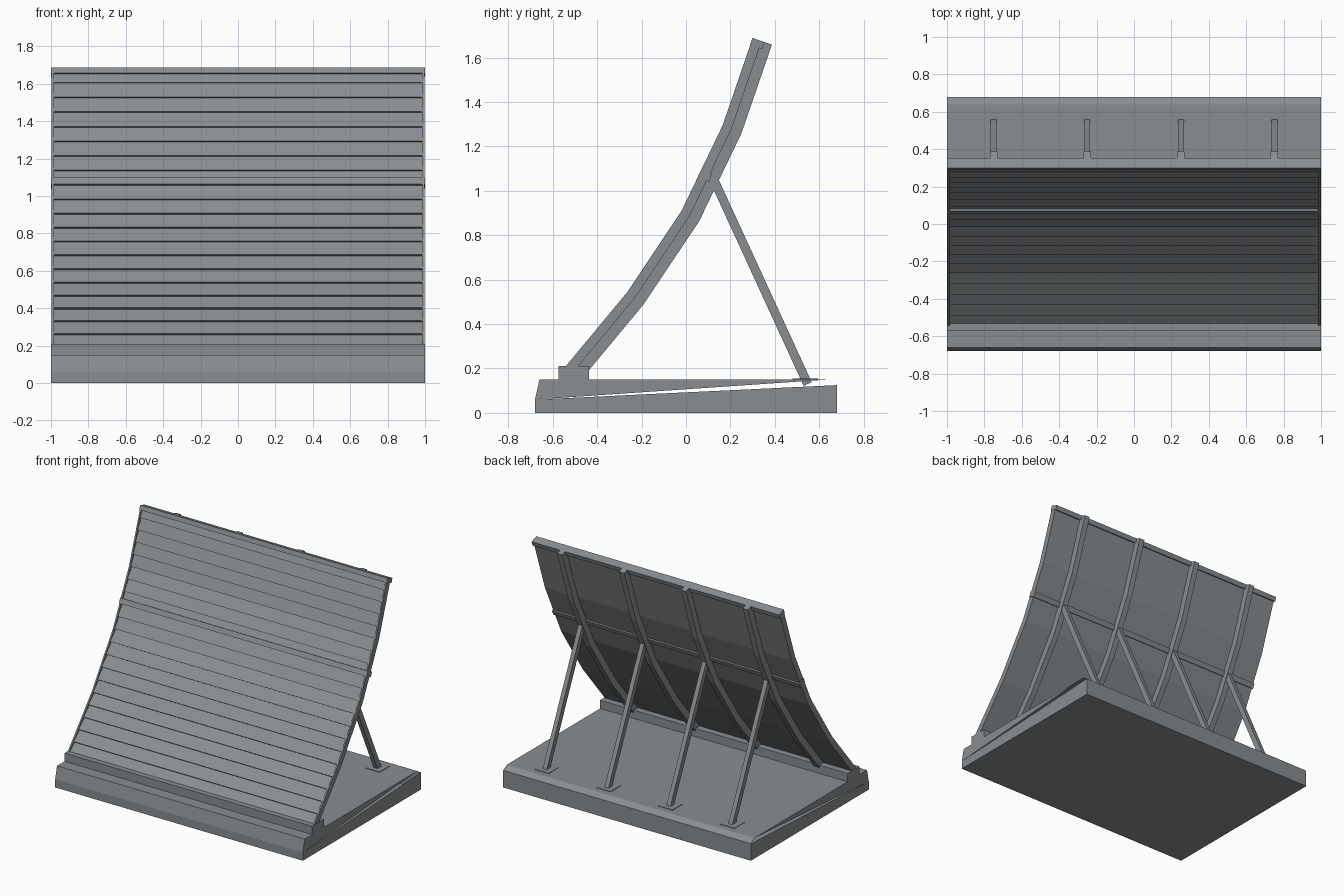
import bpy, bmesh
from mathutils import Vector

cube = bpy.data.objects.get("Cube")
if cube:
    bpy.data.objects.remove(cube, do_unlink=True)

steel = bpy.data.materials.new("blue_grey_steel")
steel.use_nodes = True
GREY = (0.25, 0.27, 0.285, 1)
steel.diffuse_color = GREY
steel.node_tree.nodes["Principled BSDF"].inputs["Base Color"].default_value = GREY


def prism(name, profile, x0, x1, caps=None):
    """Extrude a (y, z) profile along x; caps lists the index loops closing each end."""
    bm = bmesh.new()
    a = [bm.verts.new((x0, y, z)) for y, z in profile]
    b = [bm.verts.new((x1, y, z)) for y, z in profile]
    n = len(profile)
    for i in range(n):
        j = (i + 1) % n
        bm.faces.new((a[i], a[j], b[j], b[i]))
    for loop in caps or [range(n)]:
        bm.faces.new([a[i] for i in reversed(loop)])
        bm.faces.new([b[i] for i in loop])
    if caps is None:
        bmesh.ops.recalc_face_normals(bm, faces=bm.faces[:])
    mesh = bpy.data.meshes.new(name)
    bm.to_mesh(mesh)
    bm.free()
    mesh.materials.append(steel)
    ob = bpy.data.objects.new(name, mesh)
    bpy.context.collection.objects.link(ob)
    return ob


def normal(a, b):
    """Unit vector pointing to the rear of a segment that climbs from a to b."""
    d = (b - a).normalized()
    return Vector((d.y, -d.x))


def offset(path, dist):
    """Shift a polyline towards the rear with mitred corners."""
    result = []
    for i, p in enumerate(path):
        n1 = normal(path[max(i - 1, 0)], path[max(i, 1)])
        n2 = normal(path[min(i, len(path) - 2)], path[min(i + 1, len(path) - 1)])
        m = (n1 + n2).normalized()
        result.append(p + m * (dist / m.dot(n1)))
    return result


def bar(start, end, width):
    """Rectangular section running between two (y, z) points."""
    n = normal(start, end) * (width / 2)
    return [start - n, end - n, end + n, start + n]


# Foundation slab, with a narrow open wedge in each end face
prism("foundation_slab",
      [(-0.68, 0), (0.68, 0), (0.68, 0.125), (0.64, 0.15), (-0.66, 0.15), (-0.68, 0.06)],
      -1, 1, caps=[(0, 1, 2, 5), (5, 3, 4)])
prism("curb", [(-0.573, 0.15), (-0.437, 0.15), (-0.437, 0.21), (-0.573, 0.21)], -1, 1)

# Curved wall: front line of the side profile
front = [Vector(p) for p in
         [(-0.55, 0.2), (-0.266, 0.542), (-0.02, 0.91), (0.165, 1.295), (0.3, 1.688)]]
SHEET = 0.043
RIB = 0.092

# Lapped boards, five to each straight section
outer = []
lip, tuck = offset(front, 0.004), offset(front, 0.018)
for i in range(len(front) - 1):
    for k in range(5):
        outer.append(lip[i].lerp(lip[i + 1], k / 5))
        outer.append(tuck[i].lerp(tuck[i + 1], (k + 1) / 5))
rear = offset(front, SHEET)
prism("lapped_wall", outer + rear[::-1], -0.985, 0.985)

# Thin plates closing the wall ends
for side, x in (("right", -0.996), ("left", 0.985)):
    prism(side + "_end_plate", front + rear[::-1], x, x + 0.011)

# Cross rails at the joint and along the top edge
a, b = front[2], front[3]
n = normal(a, b) * 0.026
prism("middle_rail", bar(a.lerp(b, 0.4) + n, a.lerp(b, 0.49) + n, 0.054), -1, 1)
a, b = front[3], front[4]
n = normal(a, b) * 0.028
prism("top_rail", bar(a.lerp(b, 0.92) + n, b + n, 0.058), -1, 1)

# Curved ribs, rear props and foot plates
rib_profile = offset(front, SHEET - 0.005) + offset(front, RIB)[::-1]
prop_profile = bar(Vector((0.548, 0.13)), Vector((0.13, 1.04)), 0.04)
foot_profile = [(0.48, 0.145), (0.595, 0.145), (0.595, 0.154), (0.48, 0.154)]
for i in range(4):
    x = -0.75 + 0.5 * i
    for name, profile, half in (("rib", rib_profile, 0.021),
                                ("prop", prop_profile, 0.016),
                                ("foot_plate", foot_profile, 0.058)):
        prism(f"{name}_{i + 1}", profile, x - half, x + half)
